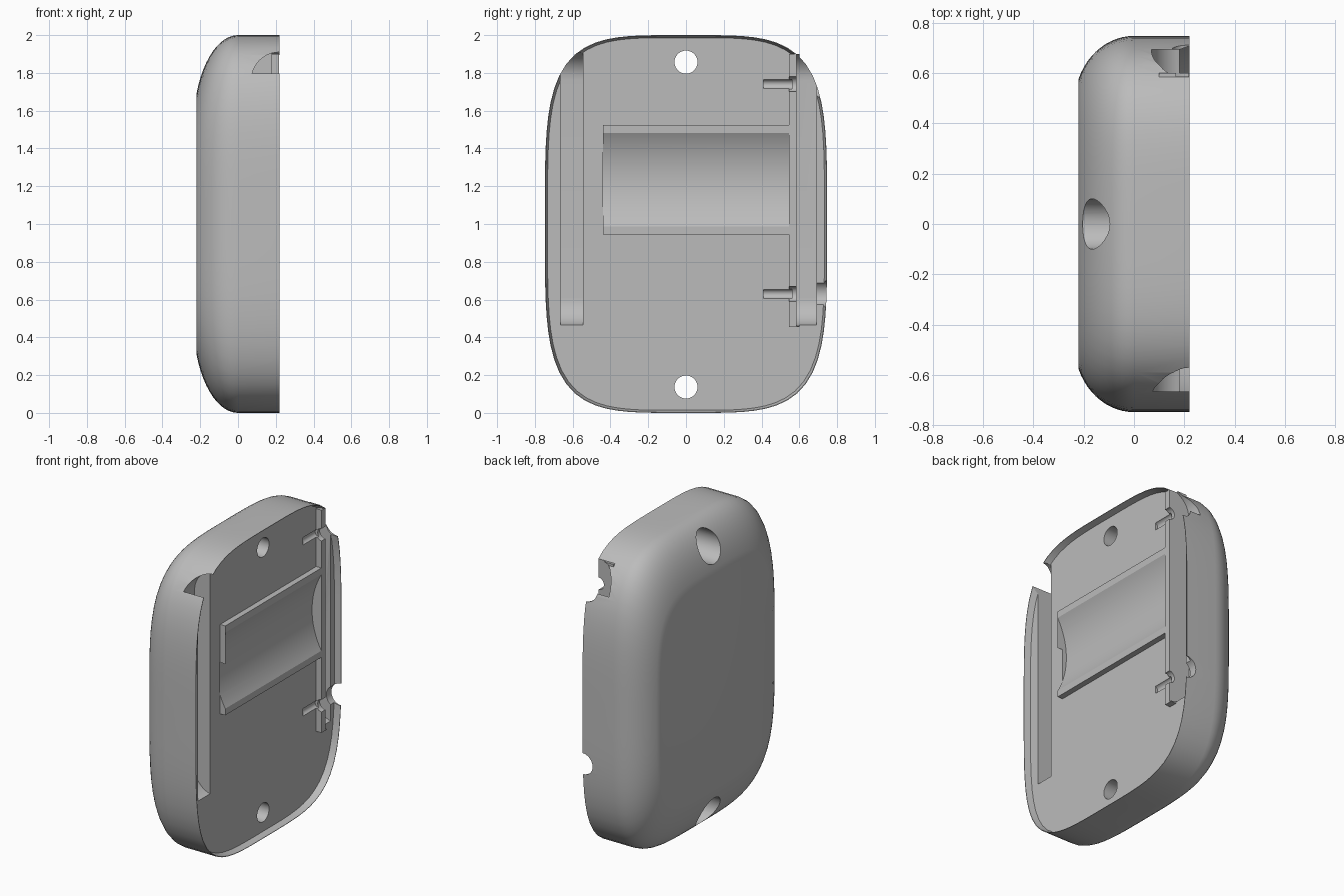
import bpy, bmesh, math
from mathutils import Matrix

cube = bpy.data.objects.get("Cube")
if cube:
    bpy.data.objects.remove(cube, do_unlink=True)

grey = bpy.data.materials.new("plain_grey")
grey.use_nodes = True
grey.diffuse_color = (0.5, 0.5, 0.5, 1)
grey.node_tree.nodes["Principled BSDF"].inputs["Base Color"].default_value = (0.5, 0.5, 0.5, 1)

FACE, FLOOR, BACK = 0.22, 0.18, -0.22


def finish(name, bm):
    bmesh.ops.recalc_face_normals(bm, faces=bm.faces)
    mesh = bpy.data.meshes.new(name)
    bm.to_mesh(mesh)
    bm.free()
    mesh.materials.append(grey)
    ob = bpy.data.objects.new(name, mesh)
    bpy.context.collection.objects.link(ob)
    return ob


def prism(name, profile, y0, y1):
    """Extrude an (x, z) profile along y."""
    bm = bmesh.new()
    face = bm.faces.new([bm.verts.new((x, y0, z)) for x, z in profile])
    new = bmesh.ops.extrude_face_region(bm, geom=[face])["geom"]
    verts = [g for g in new if isinstance(g, bmesh.types.BMVert)]
    bmesh.ops.translate(bm, verts=verts, vec=(0, y1 - y0, 0))
    return finish(name, bm)


def rod(name, axis, radius, centre, length, sides=48):
    bm = bmesh.new()
    turn = Matrix.Rotation(math.pi / 2, 4, "Y" if axis == "x" else "X")
    bmesh.ops.create_cone(bm, cap_ends=True, segments=sides, radius1=radius, radius2=radius,
                          depth=length, matrix=Matrix.Translation(centre) @ turn)
    return finish(name, bm)


def combine(target, tool, operation="DIFFERENCE"):
    mod = target.modifiers.new(tool.name, "BOOLEAN")
    mod.operation, mod.solver, mod.object = operation, "EXACT", tool
    bpy.context.view_layer.objects.active = target
    bpy.ops.object.modifier_apply(modifier=mod.name)
    bpy.data.objects.remove(tool, do_unlink=True)


def outline(bm, x, dy, dz, n=96, power=4.2):
    """Rounded outline ring, inset by dy and dz."""
    ring = []
    for i in range(n):
        t = math.tau * i / n
        c, s = math.cos(t), math.sin(t)
        r = (abs(c) ** power + abs(s) ** power) ** (-1 / power)
        ring.append(bm.verts.new((x, (0.747 - dy) * r * c, 1 + (1 - dz) * r * s)))
    return ring


# Shell: domed back, straight side wall, shallow recessed front
bm = bmesh.new()
rings = []
STEPS = 12
for i in range(STEPS + 1):
    a = math.radians(22 + 68 * i / STEPS)
    k = (1 - math.sin(a)) / (1 - math.sin(math.radians(22)))
    x = BACK * math.cos(a) / math.cos(math.radians(22))
    rings.append(outline(bm, x, 0.17 * k, 0.31 * k))
rings.append(outline(bm, FACE, 0, 0))
rings.append(outline(bm, FACE, 0.003, 0.003))
rings.append(outline(bm, FLOOR, 0.014, 0.014))
for low, high in zip(rings, rings[1:]):
    for i in range(len(low)):
        j = (i + 1) % len(low)
        bm.faces.new((low[i], low[j], high[j], high[i]))
bm.faces.new(rings[0])
bm.faces.new(rings[-1])
shell = finish("shell", bm)


def box(x0, x1, z0, z1):
    return [(x0, z0), (x1, z0), (x1, z1), (x0, z1)]


# Raised cradle and raised rib on the recessed face
combine(shell, prism("cradle", box(0.1, 0.217, 0.945, 1.525), -0.44, 0.56), "UNION")
combine(shell, prism("rib", box(0.1, 0.218, 0.455, 1.9), 0.545, 0.6), "UNION")
combine(shell, rod("cradle_trough", "y", 0.49, (0.64, 0.0525, 1.235), 0.985, 128))


# Long slots with rounded ends
def slot(name, y0, y1):
    r, bottom, top = 0.15, 0.61, 1.76
    pts = [(0.3, bottom - r)]
    for centre, start in ((bottom, 0), (top, 90)):
        for i in range(13):
            a = math.radians(start + 7.5 * i)
            pts.append((FACE - r * math.sin(a), centre - r * math.cos(a)))
    pts.append((0.3, top + r))
    combine(shell, prism(name, pts, y0, y1))


slot("front_slot", -0.665, -0.545)
slot("rear_slot", 0.585, 0.692)

# Pin grooves, rib notches and side wall bites
for z in (0.63, 1.74):
    combine(shell, rod("pin_groove", "y", 0.025, (0.187, 0.485, z), 0.15, 24))
    combine(shell, rod("rib_notch", "y", 0.04, (FACE, 0.575, z), 0.08, 32))
    combine(shell, rod("wall_bite", "y", 0.07, (FACE, 0.74, z), 0.12))

# Screw holes, counterbored from the back
for z in (0.137, 1.857):
    combine(shell, rod("screw_hole", "x", 0.061, (0, 0, z), 1))
    combine(shell, rod("counterbore", "x", 0.1, (-0.2, 0, z), 0.5))

bpy.ops.object.select_all(action="DESELECT")
shell.select_set(True)
bpy.context.view_layer.objects.active = shell
bpy.ops.object.shade_smooth_by_angle(angle=math.radians(25))
